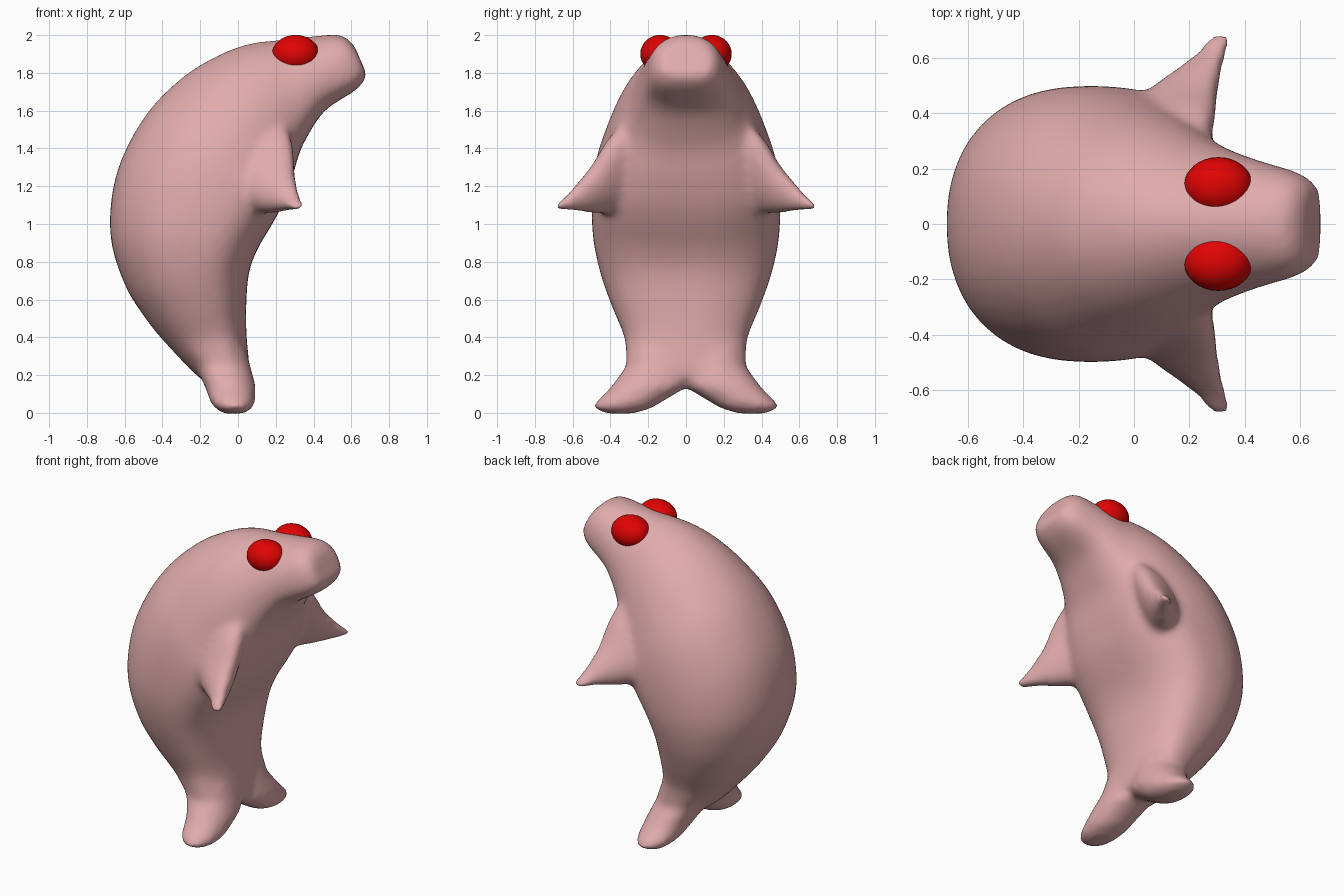
import bpy, bmesh, math
from mathutils import Vector

if "Cube" in bpy.data.objects:
    bpy.data.objects.remove(bpy.data.objects["Cube"])


def material(name, rgb):
    m = bpy.data.materials.new(name)
    m.diffuse_color = (*rgb, 1)
    m.use_nodes = True
    m.node_tree.nodes["Principled BSDF"].inputs["Base Color"].default_value = m.diffuse_color
    return m


pink = material("pink skin", (0.75, 0.41, 0.41))
red = material("red eye", (0.75, 0.001, 0.001))
SIDES = 40


def spow(v, e):
    return math.copysign(abs(v) ** e, v)


def smooth_rows(rows, n=4):
    """Catmull-Rom interpolation between rows of numbers."""
    out = []
    for i in range(len(rows) - 1):
        p0, p1, p2 = rows[max(i - 1, 0)], rows[i], rows[i + 1]
        p3 = rows[min(i + 2, len(rows) - 1)]
        for k in range(n):
            t = k / n
            out.append([b + .5 * t * (c - a + t * (2 * a - 5 * b + 4 * c - d + t * (3 * (b - c) + d - a)))
                        for a, b, c, d in zip(p0, p1, p2, p3)])
    return out + [rows[-1]]


def loft(bm, sections, bias=0.5):
    """Skin rings (start, end, side vector, start and end roundness); bias = widest place."""
    rings = []
    for a, b, side, e0, e1 in sections:
        a, b, side = Vector(a), Vector(b), Vector(side)
        u, c, ring = b - a, a.lerp(b, bias), []
        for i in range(SIDES):
            t = 2 * math.pi * i / SIDES
            k, e = (1 - bias, e1) if math.cos(t) > 0 else (bias, e0)
            ring.append(bm.verts.new(c + u * k * spow(math.cos(t), e) + side * spow(math.sin(t), e)))
        rings.append(ring)
    for r, s in zip(rings, rings[1:]):
        for i in range(SIDES):
            j = (i + 1) % SIDES
            bm.faces.new((r[i], r[j], s[j], s[i]))
    bm.faces.new(rings[0][::-1])
    bm.faces.new(rings[-1])


bm = bmesh.new()

# Curved body from nose to tail: back x, z, belly x, z, half width, back and belly roundness
spine = [(.615, 1.945, .685, 1.785, .135, .8, .7), (.545, 2.0, .625, 1.71, .185, .85, .7),
         (.40, 1.995, .46, 1.60, .235, 1.05, .75), (.22, 1.975, .36, 1.45, .285, 1.08, .7),
         (.06, 1.955, .32, 1.36, .335, 1.05, .65), (-.10, 1.895, .295, 1.27, .385, 1, .62),
         (-.29, 1.78, .265, 1.18, .435, 1, .62), (-.49, 1.575, .225, 1.08, .485, .95, .65),
         (-.64, 1.28, .17, .98, .50, .92, .7), (-.678, .96, .105, .87, .49, .9, .75),
         (-.605, .69, .06, .75, .45, .9, .8), (-.49, .50, .045, .60, .39, .9, .85),
         (-.375, .36, .045, .42, .325, .9, .9), (-.21, .19, .06, .25, .30, .9, .9),
         (-.15, .16, .06, .18, .12, .9, .9)]
loft(bm, [((x0, 0, z0), (x1, 0, z1), (0, w, 0), e0, e1)
          for x0, z0, x1, z1, w, e0, e1 in smooth_rows(spine)], 0.6)

for s in (1, -1):
    # Pointed side flippers, flaring out of the body from above: x range, y, z range, lean
    path = [(-.04, .23, .26, 1.08, 1.52, .3), (-.03, .265, .34, 1.06, 1.52, .28),
            (.0, .29, .42, 1.055, 1.44, .22), (.07, .305, .50, 1.058, 1.31, .15),
            (.165, .32, .57, 1.065, 1.225, .1), (.235, .34, .63, 1.072, 1.155, .05),
            (.27, .35, .685, 1.075, 1.11, 0)]
    loft(bm, [((x0, s * y, z0 / 2 + z1 / 2), (x1, s * y, z0 / 2 + z1 / 2),
               (lean * (z1 - z0) / 2, 0, (z1 - z0) / 2), 1, .9)
              for x0, x1, y, z0, z1, lean in smooth_rows(path)], 0.6)
    # Tail flukes: z, x range, y range
    fluke = [(.34, -.30, .04, .0, .31), (.25, -.23, .065, -.03, .315), (.14, -.175, .095, -.01, .395),
             (.05, -.145, .09, .14, .485), (.025, -.12, .08, .18, .495), (-.004, -.08, .03, .28, .42)]
    loft(bm, [((x0, s * (y0 + y1) / 2, z), (x1, s * (y0 + y1) / 2, z), (0, s * (y1 - y0) / 2, 0), .9, .9)
              for z, x0, x1, y0, y1 in fluke])

bmesh.ops.recalc_face_normals(bm, faces=bm.faces)
me = bpy.data.meshes.new("body")
bm.to_mesh(me)
bm.free()
body = bpy.data.objects.new("body", me)
bpy.context.collection.objects.link(body)
me.materials.append(pink)

# Fuse the parts into one skin and soften the joins
r = body.modifiers.new("fuse", 'REMESH')
r.mode, r.voxel_size, r.use_smooth_shade = 'VOXEL', 0.018, True
sm = body.modifiers.new("soften", 'SMOOTH')
sm.factor, sm.iterations = 0.5, 18

# Eyes
for s, side in ((1, "left"), (-1, "right")):
    bpy.ops.mesh.primitive_uv_sphere_add(segments=32, ring_count=16, radius=1,
                                         location=(.305, s * .137, 1.9))
    eye = bpy.context.object
    eye.name = side + "_eye"
    eye.scale = (.125, .105, .101)
    eye.data.materials.append(red)
    bpy.ops.object.shade_smooth()
